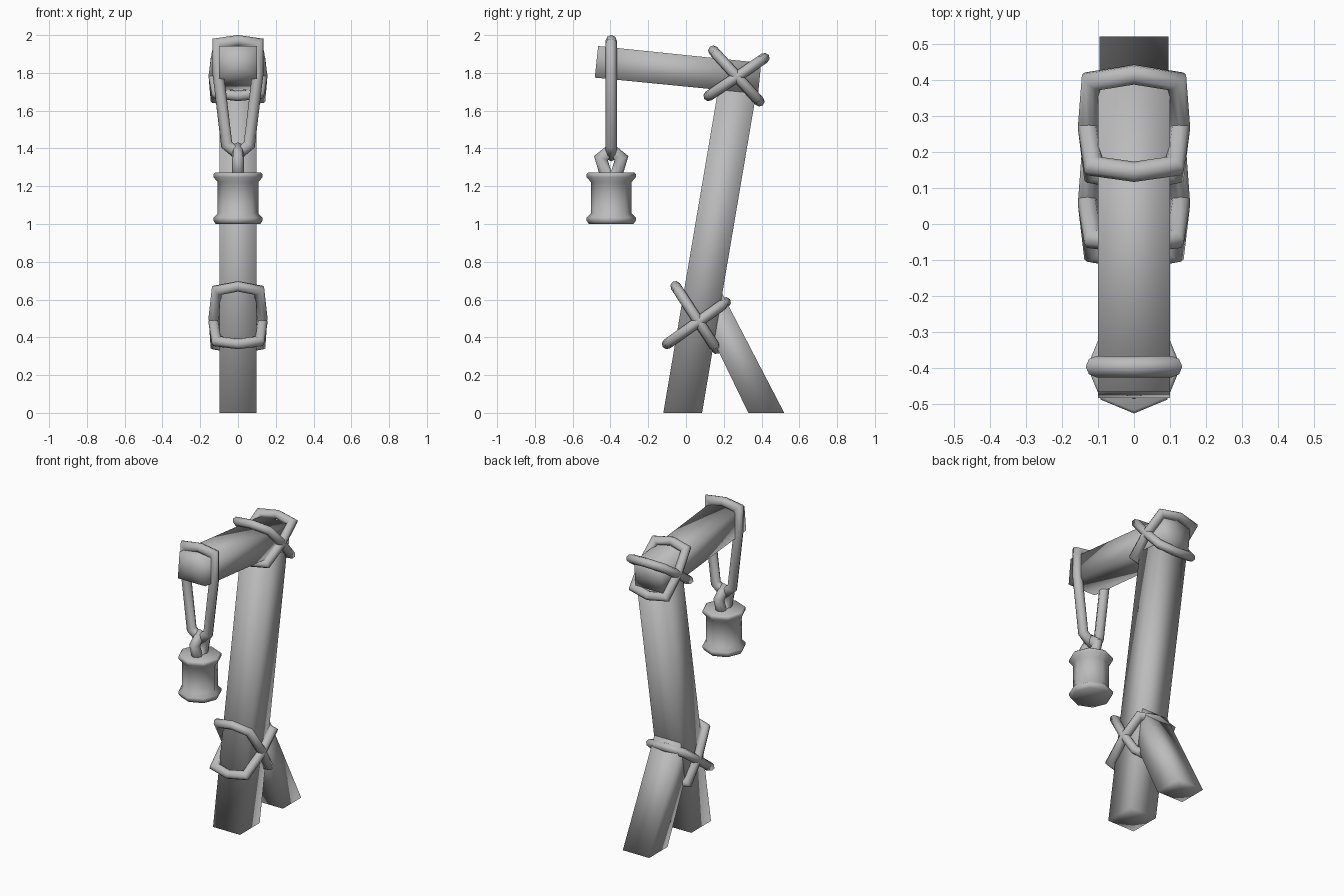
import bpy, bmesh, math
from mathutils import Vector

cube = bpy.data.objects.get("Cube")
if cube:
    bpy.data.objects.remove(cube, do_unlink=True)

# Single plain grey material
grey = bpy.data.materials.new("plain_grey")
grey.use_nodes = True
grey.diffuse_color = (0.5, 0.5, 0.5, 1)
bsdf = next(n for n in grey.node_tree.nodes if n.type == 'BSDF_PRINCIPLED')
bsdf.inputs["Base Color"].default_value = (0.5, 0.5, 0.5, 1)


def finish(name, bm):
    bmesh.ops.recalc_face_normals(bm, faces=bm.faces[:])
    for f in bm.faces:
        f.smooth = True
    mesh = bpy.data.meshes.new(name)
    bm.to_mesh(mesh)
    bm.free()
    mesh.materials.append(grey)
    obj = bpy.data.objects.new(name, mesh)
    bpy.context.collection.objects.link(obj)
    return obj


def timber(name, outline, half_width):
    """Square timber: four (y, z) corners, first two at one end, extruded along x."""
    bm = bmesh.new()
    sides = [[bm.verts.new((x, y, z)) for y, z in outline]
             for x in (-half_width, half_width)]
    a, b = sides
    bm.faces.new(a)
    bm.faces.new(b[::-1])
    quads = [bm.faces.new((a[i], a[(i + 1) % 4], b[(i + 1) % 4], b[i]))
             for i in range(4)]
    bmesh.ops.poke(bm, faces=[quads[0], quads[2]])  # fan the cut ends
    return finish(name, bm)


def rope_loop(name, points, normal, radius, sides=8):
    """Closed planar tube with mitred corners."""
    bm = bmesh.new()
    pts = [Vector(p) for p in points]
    n = len(pts)
    normal = Vector(normal).normalized()
    rings = []
    for i, p in enumerate(pts):
        d1 = (p - pts[i - 1]).normalized()
        d2 = (pts[(i + 1) % n] - p).normalized()
        tangent = (d1 + d2).normalized()
        out = tangent.cross(normal)
        miter = min(1.5, 1 / max(0.3, tangent.dot(d1)))
        rings.append([bm.verts.new(p + radius * (
            math.cos(t) * miter * out + math.sin(t) * normal))
            for t in (2 * math.pi * k / sides for k in range(sides))])
    for i in range(n):
        r, s = rings[i], rings[(i + 1) % n]
        for k in range(sides):
            m = (k + 1) % sides
            bm.faces.new((r[k], r[m], s[m], s[k]))
    return finish(name, bm)


def lashing(name, start, end, radius=0.028):
    """Slanted rope tie between two (y, z) extremes, wrapped round the timbers."""
    a, b = Vector((0, *start)), Vector((0, *end))
    centre, half = (a + b) / 2, (b - a) / 2
    plan = [(-1, 0), (-0.87, 0.112), (0, 0.128), (0.87, 0.118),
            (1, 0), (0.87, -0.118), (0, -0.128), (-0.87, -0.112)]
    pts = [centre + half * u + Vector((x, 0, 0)) for u, x in plan]
    return rope_loop(name, pts, half.cross(Vector((1, 0, 0))), radius)


def lathe(name, profile, centre, sides=8):
    bm = bmesh.new()
    rings = [[bm.verts.new((centre[0] + r * math.cos(t), centre[1] + r * math.sin(t), z))
              for t in (2 * math.pi * k / sides for k in range(sides))]
             for r, z in profile]
    for r, s in zip(rings, rings[1:]):
        for k in range(sides):
            m = (k + 1) % sides
            bm.faces.new((r[k], r[m], s[m], s[k]))
    bm.faces.new(rings[0][::-1])
    bm.faces.new(rings[-1])
    return finish(name, bm)


# Timber frame
timber("post", [(-0.12, 0), (0.085, 0), (0.385, 1.77), (0.18, 1.77)], 0.098)
timber("rear_strut", [(0.33, 0), (0.52, 0), (0.19, 0.635), (0.03, 0.62)], 0.096)
timber("top_beam", [(-0.483, 1.775), (-0.465, 1.942),
                    (0.398, 1.853), (0.382, 1.69)], 0.1)

# Crossed rope lashings
lashing("lower_lashing_a", (-0.055, 0.67), (0.16, 0.34))
lashing("lower_lashing_b", (-0.10, 0.365), (0.21, 0.585))
lashing("upper_lashing_a", (0.145, 1.917), (0.388, 1.65))
lashing("upper_lashing_b", (0.12, 1.678), (0.415, 1.878))

# Hanging rope over the beam
LY = -0.396
half = [(0.104, 1.955), (0.104, 1.79), (0.06, 1.42)]
loop = [(0, 1.97)] + half + [(0, 1.37)] + [(-x, z) for x, z in half[::-1]]
rope_loop("hanging_rope", [(x, LY, z) for x, z in loop], (0, 1, 0), 0.03)

# Lantern handle and body
handle = [(-0.025, 1.25), (-0.054, 1.348), (0, 1.392), (0.054, 1.348), (0.025, 1.25)]
rope_loop("lantern_handle", [(0, LY + y, z) for y, z in handle], (1, 0, 0), 0.032)
lathe("lantern_body", [(0.118, 1.0), (0.13, 1.018), (0.13, 1.034), (0.108, 1.056),
                       (0.108, 1.222), (0.13, 1.248), (0.13, 1.264), (0.122, 1.272)],
      (0, LY))
